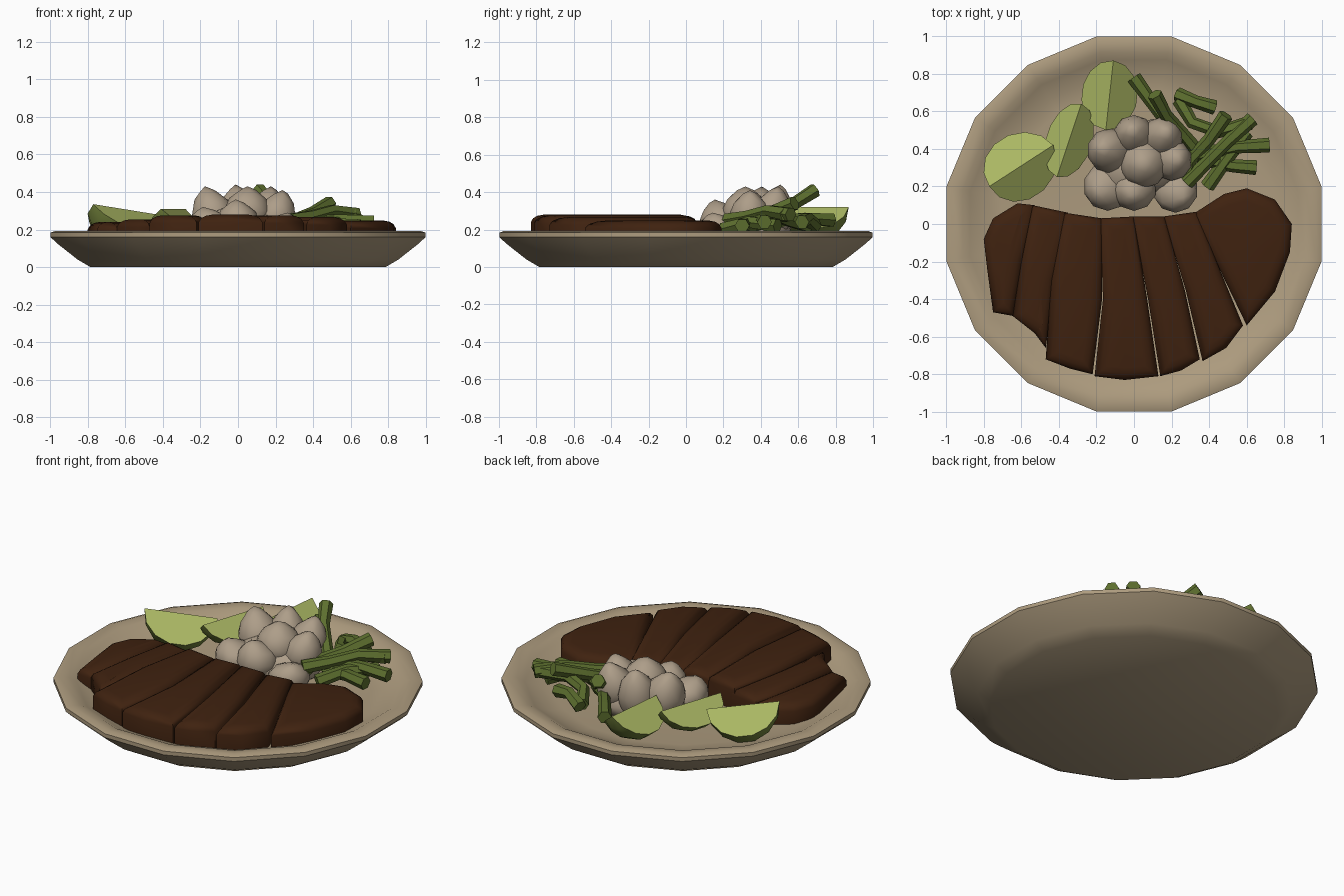
import bpy, bmesh, math
from mathutils import Vector

if "Cube" in bpy.data.objects:
    bpy.data.objects.remove(bpy.data.objects["Cube"])


def material(name, rgb):
    m = bpy.data.materials.new(name)
    m.diffuse_color = (*rgb, 1)
    m.use_nodes = True
    m.node_tree.nodes["Principled BSDF"].inputs["Base Color"].default_value = m.diffuse_color
    return m


CERAMIC = material("cream ceramic", (0.42, 0.33, 0.21))
MEAT = material("dark brown meat", (0.050, 0.016, 0.005))
MASH = material("pale potato", (0.42, 0.34, 0.25))
BEAN = material("bean green", (0.11, 0.16, 0.028))
RIND = material("lime rind", (0.19, 0.25, 0.05))
FLESH = material("lime flesh", (0.40, 0.47, 0.125))


def finish(bm, name, mats, angle=40):
    bmesh.ops.recalc_face_normals(bm, faces=bm.faces[:])
    me = bpy.data.meshes.new(name)
    bm.to_mesh(me)
    bm.free()
    for m in mats:
        me.materials.append(m)
    ob = bpy.data.objects.new(name, me)
    bpy.context.collection.objects.link(ob)
    smooth(ob, angle)
    return ob


def smooth(ob, angle):
    bpy.ops.object.select_all(action='DESELECT')
    bpy.context.view_layer.objects.active = ob
    ob.select_set(True)
    bpy.ops.object.shade_smooth_by_angle(angle=math.radians(angle))


# Plate: sixteen-sided lathe, radius and height pairs
profile = [(0.80, 0), (0.87, 0.04), (0.98, 0.125), (1.018, 0.16), (1.018, 0.183),
           (0.99, 0.193), (0.93, 0.186), (0.89, 0.165), (0.80, 0.13), (0.72, 0.12)]
bm = bmesh.new()
N = 16
rings = []
for r, z in profile:
    rings.append([bm.verts.new((r * math.cos((i + .5) * 2 * math.pi / N),
                                r * math.sin((i + .5) * 2 * math.pi / N), z)) for i in range(N)])
for a, b in zip(rings, rings[1:]):
    for i in range(N):
        j = (i + 1) % N
        bm.faces.new((a[i], a[j], b[j], b[i]))
bm.faces.new(rings[0])
bm.faces.new(rings[-1])
finish(bm, "plate", [CERAMIC], 45)

# Meat slices: fanned outlines, extruded and rounded on top
slices = [
    (0.245, [(-.80, -.08), (-.75, .03), (-.62, .11), (-.53, .10), (-.59, -.2), (-.64, -.49), (-.75, -.47), (-.78, -.25)]),
    (0.258, [(-.54, .10), (-.35, .06), (-.42, -.3), (-.47, -.66), (-.53, -.58), (-.645, -.49), (-.60, -.2)]),
    (0.280, [(-.37, .06), (-.17, .03), (-.17, -.4), (-.22, -.80), (-.34, -.77), (-.47, -.72), (-.44, -.3)]),
    (0.283, [(-.18, .03), (0, .04), (.07, -.4), (.13, -.81), (-.05, -.83), (-.21, -.81), (-.165, -.4)]),
    (0.280, [(-.01, .04), (.16, .04), (.27, -.35), (.35, -.72), (.25, -.78), (.14, -.81), (.075, -.4)]),
    (0.270, [(.155, .04), (.33, .065), (.46, -.25), (.58, -.54), (.49, -.66), (.365, -.73), (.275, -.35)]),
    (0.252, [(.31, .05), (.48, .16), (.60, .19), (.75, .13), (.84, 0), (.83, -.15), (.75, -.36), (.60, -.54), (.46, -.25)]),
]
for n, (top, pts) in enumerate(slices):
    bm = bmesh.new()
    low = [bm.verts.new((x, y, 0.12)) for x, y in pts]
    high = [bm.verts.new((x, y, top - 0.045)) for x, y in pts]
    k = len(pts)
    for i in range(k):
        j = (i + 1) % k
        bm.faces.new((low[i], low[j], high[j], high[i]))
    bm.faces.new(low)
    cap = bm.faces.new(high)
    bm.normal_update()
    for thick, rise in ((0.012, 0.022), (0.022, 0.013), (0.03, 0.006)):
        bmesh.ops.inset_individual(bm, faces=[cap], thickness=thick, use_even_offset=True)
        for v in cap.verts:
            v.co.z += rise
    bmesh.ops.poke(bm, faces=[cap], offset=0)
    finish(bm, f"meat_slice_{n + 1}", [MEAT], 70)

# Potato mound: pointed lumps leaning outward
lumps = [(-.14, .20, .22, .13, .10), (0, .19, .24, .12, .12), (.22, .18, .20, .12, .09),
         (-.13, .39, .28, .12, .15), (0, .47, .28, .11, .16), (.15, .46, .29, .11, .14),
         (.20, .34, .28, .11, .13), (.05, .32, .30, .13, .13), (-.02, .30, .20, .20, .13),
         (.10, .36, .20, .20, .13)]
bm = bmesh.new()
for x, y, z, r, h in lumps:
    made = bmesh.ops.create_icosphere(bm, subdivisions=2, radius=1)['verts']
    for v in made:
        c = v.co.copy()
        t = max(c.z, 0)
        w = r * (1 - 0.45 * t * t)
        lean = 0.25 * t * t
        v.co = Vector((x + c.x * w + (x - .05) * lean,
                       y + c.y * w + (y - .33) * lean, z + c.z * h))
finish(bm, "potato_mound", [MASH], 60)

# Green beans: bent tubes piled on the right
beans = [
    [(0, .78, .25), (.10, .64, .26), (.19, .52, .25), (.30, .42, .22)],
    [(.11, .69, .41), (.17, .58, .34), (.26, .48, .27), (.36, .36, .22)],
    [(.23, .69, .22), (.33, .65, .26), (.43, .62, .24)],
    [(.24, .66, .22), (.31, .54, .25), (.45, .49, .27), (.62, .54, .28)],
    [(.49, .58, .34), (.40, .45, .29), (.30, .34, .25), (.28, .21, .22)],
    [(.63, .56, .28), (.50, .44, .30), (.39, .33, .27), (.28, .22, .25)],
    [(.72, .42, .24), (.55, .41, .25), (.30, .36, .24)],
    [(.65, .30, .22), (.52, .31, .23), (.35, .35, .21)],
    [(.60, .49, .22), (.49, .34, .24), (.39, .20, .20)],
]
cu = bpy.data.curves.new("green_beans", 'CURVE')
cu.dimensions = '3D'
cu.bevel_depth = 0.036
cu.bevel_resolution = 1
cu.use_fill_caps = True
for pts in beans:
    s = cu.splines.new('POLY')
    s.points.add(len(pts) - 1)
    for i, (p, co) in enumerate(zip(s.points, pts)):
        p.co = (*co, 1)
        p.radius = 1.1 if i in (0, len(pts) - 1) else 0.95
ob = bpy.data.objects.new("green_beans", cu)
bpy.context.collection.objects.link(ob)
bpy.context.view_layer.objects.active = ob
ob.select_set(True)
bpy.ops.object.convert(target='MESH')
ob = bpy.context.object
ob.data.materials.clear()
ob.data.materials.append(BEAN)
smooth(ob, 50)


# Lime wedges: cut ridge on top, curved rind below
def lime(name, p0, p1, r, a0, a1):
    p0, p1 = Vector(p0), Vector(p1)
    mid, u = (p0 + p1) / 2, (p1 - p0) / 2
    side = u.cross(Vector((0, 0, 1))).normalized()
    down = u.cross(side).normalized()
    if down.z > 0:
        down = -down
    bm = bmesh.new()
    A, B = bm.verts.new(p0), bm.verts.new(p1)
    steps, rows = 7, []
    for j in range(5):
        phi = math.radians(a0 + (a1 - a0) * j / 4)
        d = side * math.sin(phi) + down * math.cos(phi)
        rows.append([bm.verts.new(mid - u * math.cos(math.pi * i / steps)
                                  + d * r * math.sin(math.pi * i / steps))
                     for i in range(1, steps)])
    for a, b in zip(rows, rows[1:]):
        bm.faces.new((A, a[0], b[0]))
        bm.faces.new((B, a[-1], b[-1]))
        for i in range(steps - 2):
            bm.faces.new((a[i], a[i + 1], b[i + 1], b[i]))
    for row in (rows[0], rows[-1]):
        bm.faces.new([A] + row + [B]).material_index = 1
    finish(bm, name, [RIND, FLESH], 40)


lime("lime_wedge_left", (-.77, .20, .335), (-.43, .42, .28), .21, -58, 58)
lime("lime_wedge_middle", (-.41, .25, .31), (-.28, .64, .31), .16, -50, 50)
lime("lime_wedge_back", (-.11, .87, .32), (-.15, .50, .32), .19, -52, 52)
